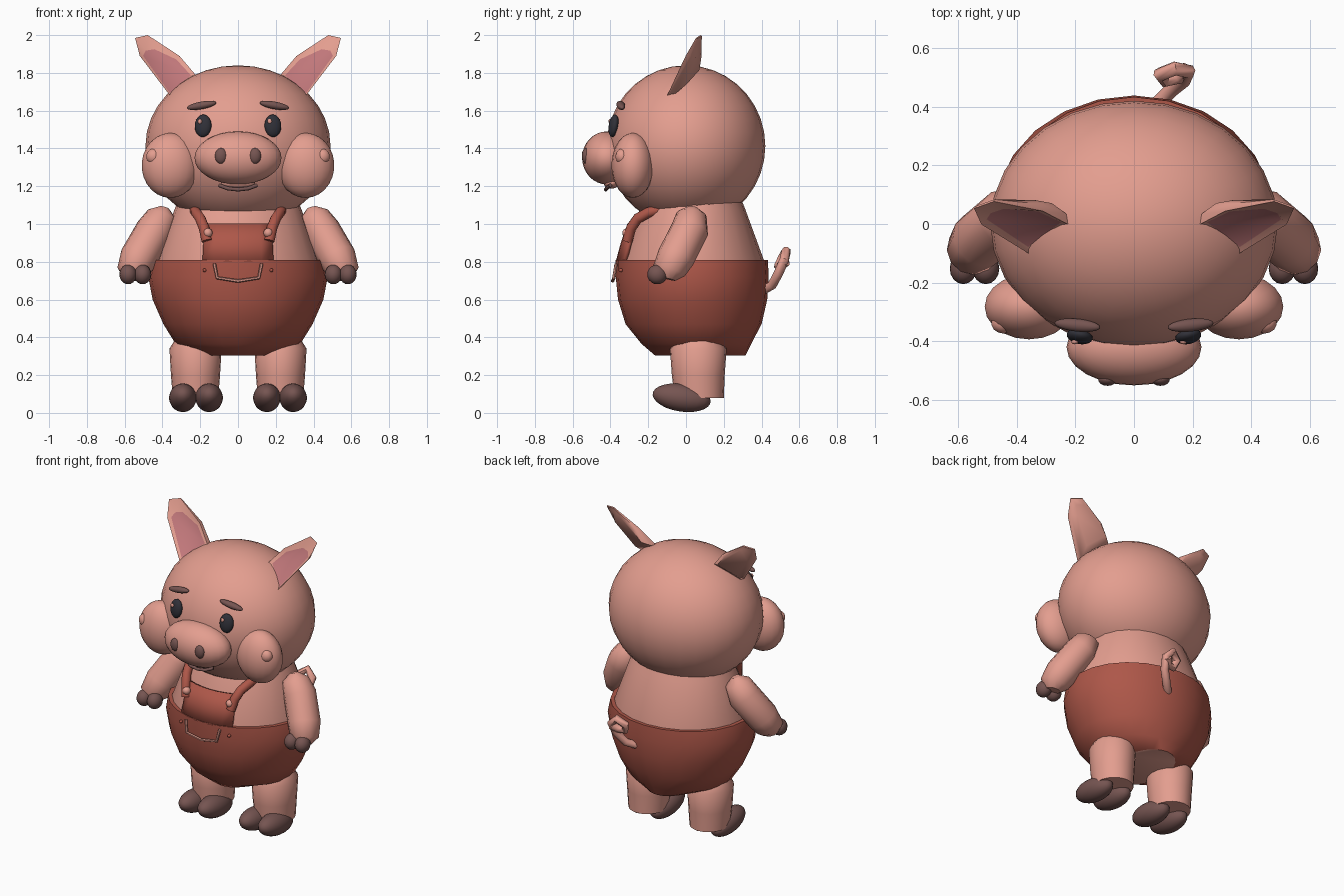
import bpy, bmesh, math
from mathutils import Matrix, Vector, Euler

cube = bpy.data.objects.get("Cube")
if cube:
    bpy.data.objects.remove(cube)


def material(name, color):
    m = bpy.data.materials.new(name)
    m.use_nodes = True
    m.diffuse_color = (*color, 1)
    m.node_tree.nodes["Principled BSDF"].inputs["Base Color"].default_value = (*color, 1)
    return m


SKIN = material("pink_skin", (0.77, 0.34, 0.275))
CLOTH = material("red_cloth", (0.42, 0.095, 0.066))
HOOF = material("brown_hoof", (0.18, 0.09, 0.083))
INNER = material("ear_pink", (0.53, 0.185, 0.195))
DARK = material("eye_black", (0.03, 0.03, 0.04))


def finish(name, mesh, *mats):
    for m in mats:
        mesh.materials.append(m)
    mesh.shade_smooth()
    mesh.set_sharp_from_angle(angle=math.radians(50))
    obj = bpy.data.objects.new(name, mesh)
    bpy.context.collection.objects.link(obj)
    return obj


def from_bmesh(name, bm, *mats):
    bmesh.ops.recalc_face_normals(bm, faces=bm.faces)
    mesh = bpy.data.meshes.new(name)
    bm.to_mesh(mesh)
    bm.free()
    return finish(name, mesh, *mats)


def ball(name, center, radii, mat, rot=(0, 0, 0), seg=20):
    bm = bmesh.new()
    mtx = Matrix.LocRotScale(Vector(center), Euler(rot), Vector(radii))
    bmesh.ops.create_uvsphere(bm, u_segments=seg, v_segments=seg * 2 // 3, radius=1, matrix=mtx)
    return from_bmesh(name, bm, mat)


def loft(name, rings, *mats, cx=0, seg=24):
    """Stack of horizontal ellipses: (z, centre y, radius x, radius y)."""
    bm = bmesh.new()
    loops = []
    for z, cy, rx, ry in rings:
        angles = [math.tau * i / seg for i in range(seg)]
        loops.append([bm.verts.new((cx + rx * math.cos(a), cy + ry * math.sin(a), z)) for a in angles])
    for low, high in zip(loops, loops[1:]):
        for i in range(seg):
            j = (i + 1) % seg
            bm.faces.new((low[i], low[j], high[j], high[i]))
    bottom = bm.faces.new(loops[0])
    bm.faces.new(loops[-1])
    bottom.material_index = len(mats) - 1
    return from_bmesh(name, bm, *mats)


def tube(name, points, radius, mat, res=3):
    """Round tube; each point is x, y, z and an optional radius factor."""
    curve = bpy.data.curves.new(name, "CURVE")
    curve.dimensions = "3D"
    curve.bevel_depth = radius
    curve.bevel_resolution = res
    curve.use_fill_caps = True
    spline = curve.splines.new("POLY")
    spline.points.add(len(points) - 1)
    for p, q in zip(spline.points, points):
        p.co = (*q[:3], 1)
        p.radius = q[3] if len(q) > 3 else 1
    temp = bpy.data.objects.new(name + "_path", curve)
    mesh = bpy.data.meshes.new_from_object(temp)
    bpy.data.objects.remove(temp)
    bpy.data.curves.remove(curve)
    return finish(name, mesh, mat)


def flip(points, s):
    return [(p[0] * s, *p[1:]) for p in points]


# Head, torso and trousers
ball("head", (0, 0, 1.413), (0.49, 0.42, 0.427), SKIN, seg=28)
loft("torso", [(0.7, 0.03, 0.43, 0.38), (0.81, 0.03, 0.43, 0.382),
               (1.08, 0.035, 0.335, 0.278), (1.2, 0.035, 0.28, 0.23)], SKIN)
loft("trousers", [(0.305, 0.075, 0.17, 0.24), (0.365, 0.055, 0.33, 0.29),
                  (0.47, 0.04, 0.395, 0.36), (0.6, 0.035, 0.452, 0.395),
                  (0.72, 0.033, 0.475, 0.405), (0.81, 0.03, 0.455, 0.403)], CLOTH, SKIN)

# Bib wrapped round the chest
bm = bmesh.new()
rows = []
for z, half, front in ((0.8, 0.185, -0.362), (0.9, 0.18, -0.335), (1.0, 0.168, -0.3)):
    xs = [half * (i / 3 - 1) for i in range(7)]
    rows.append([bm.verts.new((x, front + 1.2 * x * x, z)) for x in xs])
for a, b in zip(rows, rows[1:]):
    for i in range(6):
        bm.faces.new((a[i], a[i + 1], b[i + 1], b[i]))
bib = from_bmesh("bib", bm, CLOTH)
solid = bib.modifiers.new("thickness", "SOLIDIFY")
solid.thickness = 0.02
solid.offset = 0

# Snout, lip and mouth
ball("snout", (0, -0.42, 1.35), (0.23, 0.13, 0.14), SKIN, seg=24)
ball("lower_lip", (0, -0.395, 1.215), (0.09, 0.04, 0.028), SKIN)
tube("mouth", [(-0.1, -0.4, 1.205), (-0.055, -0.42, 1.188), (0, -0.425, 1.182),
               (0.055, -0.42, 1.188), (0.1, -0.4, 1.205)], 0.01, HOOF, res=2)

# Pocket seam
tube("pocket_seam", [(-0.125, -0.37, 0.79), (-0.11, -0.382, 0.715), (0, -0.388, 0.698),
                     (0.11, -0.382, 0.715), (0.125, -0.37, 0.79)], 0.009, SKIN, res=1)

# Curly tail
tube("tail", [(0.08, 0.41, 0.65), (0.125, 0.455, 0.675), (0.17, 0.49, 0.74), (0.185, 0.52, 0.81),
              (0.14, 0.53, 0.855), (0.09, 0.51, 0.82), (0.105, 0.49, 0.775),
              (0.15, 0.5, 0.775), (0.18, 0.53, 0.8)], 0.025, SKIN, res=2)

EAR = [(0.545, 1.985), (0.478, 2.0), (0.31, 1.89), (0.225, 1.79), (0.36, 1.68), (0.52, 1.89)]
ARM = [(0.39, 0.035, 1.088, 0.25), (0.4, 0.03, 1.05, 0.8), (0.44, 0.02, 0.97, 1),
       (0.525, -0.053, 0.825, 1), (0.552, -0.09, 0.752, 0.88), (0.555, -0.1, 0.71, 0.45)]
STRAP = [(0.165, -0.31, 0.91), (0.18, -0.29, 0.98), (0.2, -0.255, 1.03),
         (0.222, -0.2, 1.06), (0.23, -0.12, 1.08), (0.23, -0.03, 1.09)]


def ear(name, s):
    """Leaf outline with a sunken pink front and a tapering rounded back."""
    bm = bmesh.new()
    front = [Vector((x, 0.633 * (z - 1.79) - 0.217 * (x - 0.22), z)) for x, z in EAR]
    center = sum(front, Vector()) / len(front)
    rings = []
    for scale, depth in ((1, 0), (0.97, 0.035), (0.7, 0.068)):
        ring = []
        for p in front:
            q = center.lerp(p, scale)
            taper = min(1, max(0.25, (2.03 - p.z) / 0.2))
            ring.append(bm.verts.new((q.x * s, q.y + depth * taper, q.z)))
        rings.append(ring)
    face = bm.faces.new(rings[0])
    bm.faces.new(rings[-1])
    for a, b in zip(rings, rings[1:]):
        for i in range(len(a)):
            j = (i + 1) % len(a)
            bm.faces.new((a[i], a[j], b[j], b[i]))
    bmesh.ops.recalc_face_normals(bm, faces=bm.faces)
    bmesh.ops.inset_individual(bm, faces=[face], thickness=0.022, depth=-0.012)
    face.material_index = 1
    for v in face.verts:
        if v.co.z > 1.92:
            v.co -= Vector((0.04 * s, 0.023, 0.05))
    from_bmesh(name, bm, SKIN, INNER)


# Paired parts
for side, s in (("left", 1), ("right", -1)):
    ear(side + "_ear", s)
    ball(side + "_cheek", (0.358 * s, -0.282, 1.31), (0.152, 0.112, 0.172), SKIN)
    ball(side + "_cheek_dimple", (0.445 * s, -0.338, 1.357), (0.042, 0.036, 0.042), SKIN, seg=14)
    ball(side + "_nostril", (0.09 * s, -0.53, 1.36), (0.033, 0.022, 0.042), HOOF, seg=14)
    ball(side + "_eye", (0.185 * s, -0.383, 1.52), (0.045, 0.025, 0.06), DARK, (-0.15, 0, 0.2 * s))
    ball(side + "_eye_glint", (0.185 * s - 0.017, -0.402, 1.543), (0.012, 0.008, 0.014), SKIN, seg=10)
    ball(side + "_eyebrow", (0.193 * s, -0.345, 1.628), (0.08, 0.022, 0.02), HOOF, (0, 0.18 * s, 0.1 * s))

    tube(side + "_arm", flip(ARM, s), 0.1, SKIN, res=4)
    for part, x in (("inner", 0.505), ("outer", 0.582)):
        ball(f"{side}_{part}_finger", (x * s, -0.152, 0.733), (0.046, 0.053, 0.052), HOOF, seg=16)

    loft(side + "_leg", [(0.08, 0.07, 0.12, 0.13), (0.2, 0.065, 0.13, 0.14),
                         (0.34, 0.065, 0.138, 0.15), (0.385, 0.065, 0.11, 0.12)],
         SKIN, cx=0.225 * s, seg=20)
    for part, x in (("inner", 0.153), ("outer", 0.292)):
        ball(f"{side}_{part}_toe", (x * s, -0.023, 0.08), (0.073, 0.155, 0.073), HOOF, (-0.15, 0, 0))

    tube(side + "_strap", flip(STRAP, s), 0.028, CLOTH)
    ball(side + "_button", (0.16 * s, -0.312, 0.953), (0.025, 0.025, 0.025), SKIN, seg=12)
    ball(side + "_rivet", (0.177 * s, -0.345, 0.755), (0.01, 0.012, 0.01), CLOTH, seg=10)
